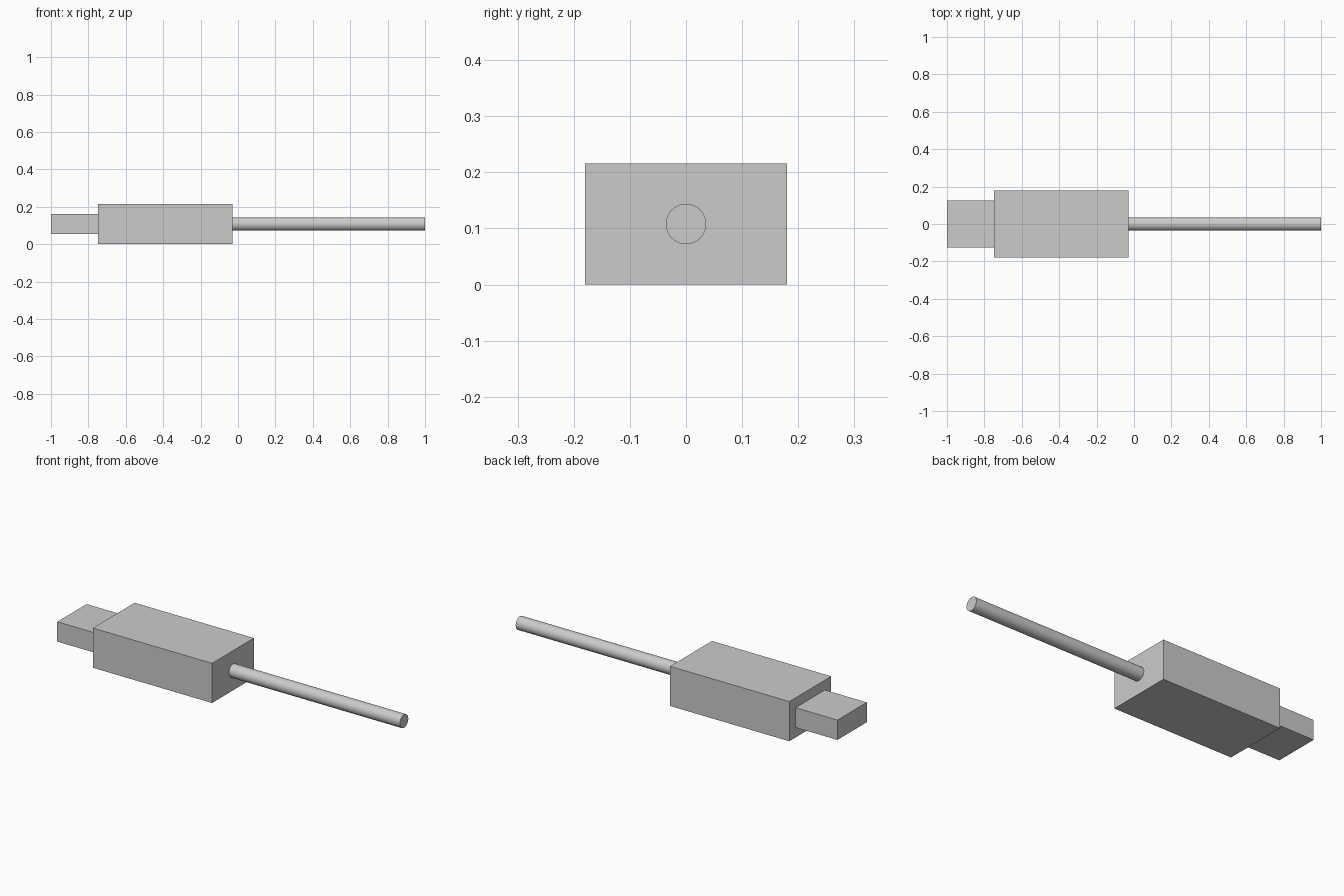
import bpy
from math import pi, radians

cube = bpy.data.objects.get("Cube")
if cube:
    bpy.data.objects.remove(cube, do_unlink=True)

MID_Z = 0.108

grey = bpy.data.materials.new("light_grey")
grey.use_nodes = True
colour = (0.6, 0.6, 0.6, 1)
grey.diffuse_color = colour
grey.node_tree.nodes["Principled BSDF"].inputs["Base Color"].default_value = colour


def box(name, x0, x1, width, height):
    """Box spanning x0..x1, centred on the long axis."""
    bpy.ops.mesh.primitive_cube_add(size=1, location=((x0 + x1) / 2, 0, MID_Z))
    ob = bpy.context.object
    ob.name = name
    ob.scale = (x1 - x0, width, height)
    bpy.ops.object.transform_apply(location=False, rotation=False, scale=True)
    ob.data.materials.append(grey)


# Housing and the narrower connector at its end
box("housing", -0.748, -0.03, 0.36, 0.216)
box("connector_plug", -1, -0.748, 0.252, 0.108)

# Round cable leaving the other end
bpy.ops.mesh.primitive_cylinder_add(
    vertices=48, radius=0.036, depth=1.03,
    location=(0.485, 0, MID_Z), rotation=(0, pi / 2, 0))
cable = bpy.context.object
cable.name = "cable"
cable.data.materials.append(grey)
bpy.ops.object.shade_smooth_by_angle(angle=radians(30))
